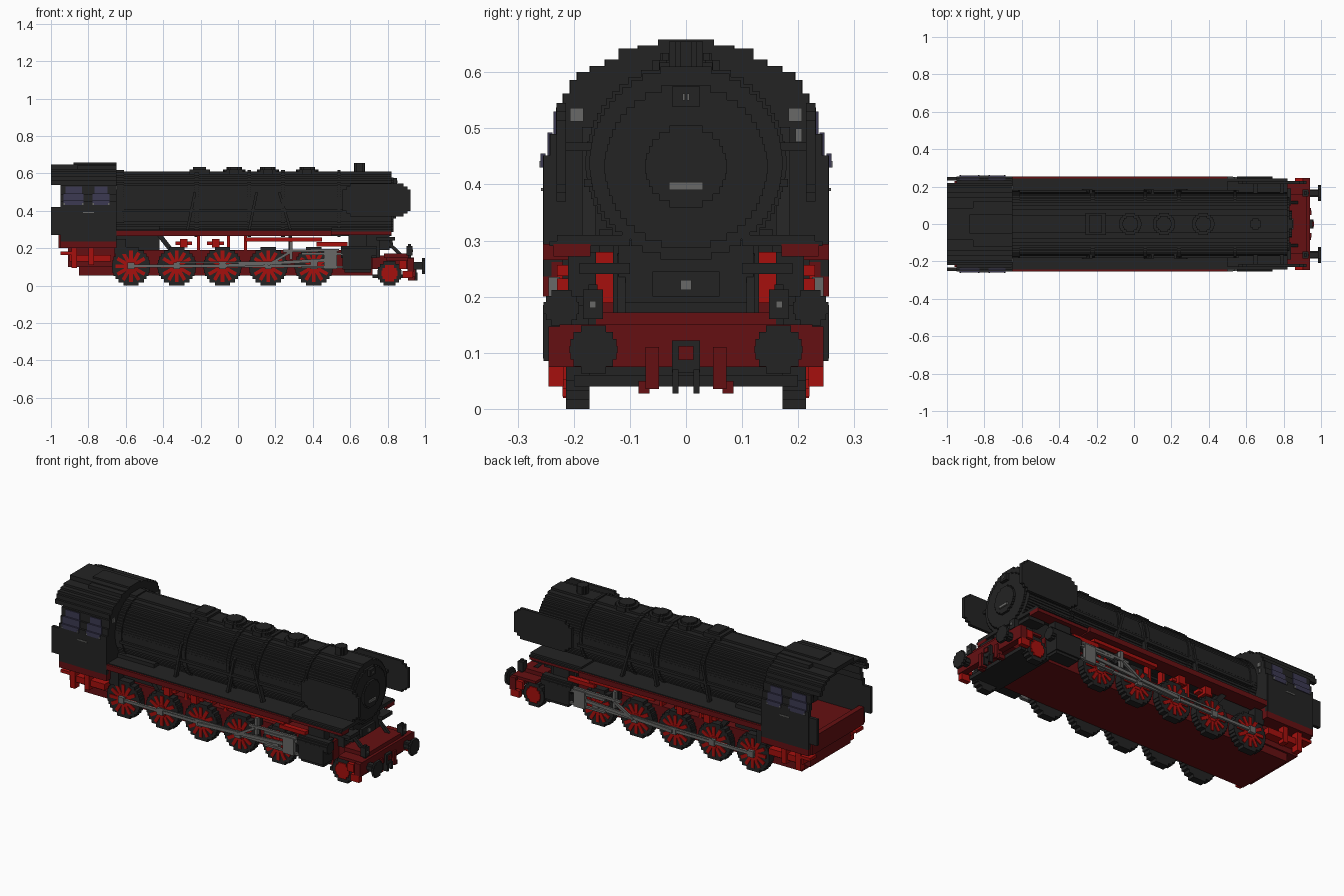
import bpy, bmesh, math
from mathutils import Matrix, Vector

if "Cube" in bpy.data.objects:
    bpy.data.objects.remove(bpy.data.objects["Cube"])


def material(name, rgb):
    m = bpy.data.materials.new(name)
    m.diffuse_color = (*rgb, 1)
    m.use_nodes = True
    bsdf = m.node_tree.nodes["Principled BSDF"]
    bsdf.inputs["Base Color"].default_value = (*rgb, 1)
    bsdf.inputs["Roughness"].default_value = 0.6
    return m


BLACK = material("black", (0.017, 0.017, 0.017))
DARK = material("dark red", (0.13, 0.005, 0.006))
RED = material("bright red", (0.38, 0.005, 0.004))
GREY = material("steel grey", (0.14, 0.14, 0.135))
GLASS = material("smoked glass", (0.045, 0.042, 0.085))


class Part:
    """Collects blocks and stepped discs into one flat-shaded object."""

    def __init__(self, name, mat):
        self.name, self.mat, self.bm = name, mat, bmesh.new()

    def box(self, x0, x1, y0, y1, z0, z1, mirror=False):
        for s in ((1, -1) if mirror else (1,)):
            c = Vector(((x0 + x1) / 2, s * (y0 + y1) / 2, (z0 + z1) / 2))
            size = Matrix.Diagonal((x1 - x0, y1 - y0, z1 - z0, 1))
            bmesh.ops.create_cube(self.bm, size=1, matrix=Matrix.Translation(c) @ size)
        return self

    def bar(self, xa, za, xb, zb, y0, y1, t):
        """Slanted rod in the xz plane, on both sides."""
        d = math.hypot(xb - xa, zb - za)
        rot = Matrix.Rotation(-math.atan2(zb - za, xb - xa), 4, 'Y')
        for s in (1, -1):
            c = Vector(((xa + xb) / 2, s * (y0 + y1) / 2, (za + zb) / 2))
            bmesh.ops.create_cube(self.bm, size=1, matrix=Matrix.Translation(c) @ rot
                                  @ Matrix.Diagonal((d, y1 - y0, t, 1)))
        return self

    def disc(self, axis, lo, hi, ca, cb, r, rows, mirror=False):
        """Disc with a stepped rim, extruded from lo to hi along an axis."""
        h = 2 * r / rows
        right = []
        for i in range(rows):
            b = -r + i * h
            w = math.sqrt(max(r * r - (b + h / 2) ** 2, 0))
            right += [(w, b), (w, b + h)]
        outline = right + [(-a, b) for a, b in reversed(right)]
        place = {'x': lambda a, b, t: (t, ca + a, cb + b),
                 'y': lambda a, b, t: (ca + a, t, cb + b),
                 'z': lambda a, b, t: (ca + a, cb + b, t)}[axis]
        for s in ((1, -1) if mirror else (1,)):
            def put(a, b, t):
                x, y, z = place(a, b, t)
                return self.bm.verts.new((x, s * y, z))
            ends = [[put(a, b, t) for a, b in outline] for t in (lo, hi)]
            n = len(outline)
            for ring in ends:
                self.bm.faces.new(ring)
            for i in range(n):
                j = (i + 1) % n
                self.bm.faces.new((ends[0][i], ends[0][j], ends[1][j], ends[1][i]))
        return self

    def done(self):
        bmesh.ops.recalc_face_normals(self.bm, faces=self.bm.faces)
        mesh = bpy.data.meshes.new(self.name)
        self.bm.to_mesh(mesh)
        self.bm.free()
        mesh.materials.append(self.mat)
        bpy.context.collection.objects.link(bpy.data.objects.new(self.name, mesh))


# Boiler, smokebox and bands
CZ = 0.438
Part("boiler", BLACK).disc('x', -0.66, 0.82, 0, CZ, 0.172, 28).done()
bands = Part("boiler_bands", BLACK)
for x, w in ((-0.63, 0.04), (-0.22, 0.025), (0.06, 0.02), (0.24, 0.02), (0.54, 0.015)):
    bands.disc('x', x - w / 2, x + w / 2, 0, CZ, 0.179, 28)
bands.done()
Part("smokebox_door", BLACK).disc('x', 0.81, 0.832, 0, 0.432, 0.145, 22) \
    .disc('x', 0.83, 0.845, 0, 0.432, 0.073, 12).box(0.82, 0.85, -0.024, 0.024, 0.538, 0.575).done()
Part("door_handle", GREY).box(0.843, 0.853, -0.03, 0.03, 0.39, 0.404) \
    .box(0.848, 0.853, 0.002, 0.006, 0.55, 0.562, True).done()

# Domes and chimney
domes = Part("domes", BLACK).box(-0.26, -0.15, -0.06, 0.06, 0.59, 0.622) \
    .box(-0.24, -0.17, -0.045, 0.045, 0.61, 0.634)
for x in (-0.02, 0.16, 0.37):
    domes.disc('z', 0.58, 0.622, x, 0, 0.06, 10).disc('z', 0.61, 0.634, x, 0, 0.042, 8)
domes.done()
Part("chimney", BLACK).disc('z', 0.58, 0.655, 0.65, 0, 0.03, 6).done()

# Pipes on the boiler flanks
pipes = Part("boiler_pipes", BLACK)
pipes.box(-0.62, 0.56, 0.165, 0.182, 0.395, 0.41, True)
pipes.bar(0.1, 0.50, 0.06, 0.3, 0.16, 0.185, 0.014).bar(0.22, 0.50, 0.28, 0.3, 0.16, 0.185, 0.014)
pipes.bar(-0.23, 0.50, -0.27, 0.3, 0.16, 0.185, 0.014)
pipes.done()

# Smoke deflectors with clipped corners
defl = Part("smoke_deflectors", BLACK)
for x0, x1, z0, z1 in ((0.60, 0.885, 0.37, 0.545), (0.58, 0.905, 0.385, 0.53), (0.56, 0.922, 0.40, 0.515)):
    defl.box(x0, x1, 0.214, 0.231, z0, z1, True)
for x in (0.64, 0.78):
    defl.box(x, x + 0.02, 0.15, 0.216, 0.46, 0.475, True)
defl.done()

# Cab shell: stepped rows of (half width, bottom, top)
ROWS = [(0.255, 0.235, 0.452), (0.243, 0.452, 0.49), (0.232, 0.49, 0.537), (0.22, 0.537, 0.562),
        (0.208, 0.562, 0.586), (0.195, 0.586, 0.6), (0.172, 0.6, 0.611), (0.145, 0.611, 0.623),
        (0.086, 0.623, 0.636), (0.086, 0.636, 0.648)]
cab, roof = Part("cab_walls", BLACK), Part("cab_roof", BLACK)
front = Part("cab_front", BLACK)
for i, (w, z0, z1) in enumerate(ROWS):
    inner = max(ROWS[min(i + 1, len(ROWS) - 1)][0] - 0.012, 0)
    if i > 7:
        inner = 0
    target, x0 = (cab, -0.95) if i < 3 else (roof, -1.0)
    target.box(x0, -0.655, inner, w, z0, z1, True)
    front.box(-0.67, -0.65, -w + 0.001, w - 0.001, z0, z1)
cab.box(-1.0, -0.94, 0.232, 0.25, 0.27, 0.42, True)
roof.box(-0.88, -0.65, -0.05, 0.05, 0.64, 0.658)
roof.box(-0.86, -0.65, -0.12, 0.12, 0.62, 0.642)
cab.done(), roof.done(), front.done()

# Cab windows follow the stepped wall
glass, trim = Part("cab_windows", GLASS), Part("window_trim", GREY)
for x0, x1 in ((-0.932, -0.825), (-0.778, -0.688)):
    glass.box(x0, x1, 0.25, 0.259, 0.43, 0.455, True)
    glass.box(x0, x1, 0.238, 0.247, 0.45, 0.493, True)
    glass.box(x0 + 0.01, x1 - 0.01, 0.228, 0.236, 0.488, 0.53, True)
    for x in (x0, x1 - 0.008):
        trim.box(x, x + 0.008, 0.25, 0.261, 0.43, 0.442, True)
trim.box(-0.655, -0.644, 0.183, 0.207, 0.512, 0.536, True)
trim.box(-0.655, -0.644, 0.195, 0.207, 0.476, 0.5)
trim.box(-0.83, -0.77, 0.25, 0.258, 0.388, 0.394, True)
glass.done(), trim.done()

# Cab floor, lower band and backhead
Part("cab_base", DARK).box(-0.95, -0.65, 0.17, 0.255, 0.2, 0.236, True) \
    .box(-0.95, -0.65, -0.24, 0.24, 0.2, 0.262).box(-0.96, -0.93, -0.23, 0.23, 0.2, 0.3).done()
Part("backhead", BLACK).disc('x', -0.72, -0.65, 0, 0.42, 0.15, 20).done()

# Running boards
Part("running_board_edges", DARK).box(-0.65, 0.5, 0.17, 0.255, 0.265, 0.294, True) \
    .box(0.5, 0.82, 0.17, 0.236, 0.272, 0.294, True).done()
Part("running_board_tops", BLACK).box(-0.65, 0.82, 0.1, 0.243, 0.29, 0.299, True) \
    .box(0.5, 0.82, 0.1, 0.23, 0.296, 0.31, True).done()

# Main frame, firebox and smokebox saddle
Part("main_frame", DARK).box(-0.85, 0.72, -0.17, 0.17, 0.055, 0.19) \
    .box(0.68, 0.92, -0.12, 0.12, 0.09, 0.16).done()
Part("firebox", BLACK).box(-0.65, -0.42, -0.155, 0.155, 0.18, 0.32).done()
saddle = Part("smokebox_saddle", BLACK).box(0.6, 0.76, -0.13, 0.13, 0.15, 0.3)
saddle.box(0.74, 0.81, -0.12, 0.12, 0.19, 0.3).box(0.81, 0.825, -0.06, 0.06, 0.2, 0.245)
saddle.bar(0.76, 0.27, 0.87, 0.165, 0.108, 0.122, 0.018)
saddle.box(0.74, 0.84, 0.1, 0.19, 0.24, 0.26, True)
saddle.done()
Part("saddle_plate", GREY).box(0.824, 0.829, -0.01, 0.01, 0.212, 0.23).done()

# Red brackets and rails between wheels and running board
br = Part("frame_brackets", RED)
for x in (-0.21, -0.05, 0.04):
    br.box(x - 0.008, x + 0.008, 0.13, 0.17, 0.18, 0.28, True)
for x in (-0.29, -0.12):
    br.box(x - 0.02, x + 0.02, 0.17, 0.23, 0.205, 0.25, True)
    br.box(x - 0.045, x + 0.045, 0.17, 0.21, 0.218, 0.235, True)
br.box(0.04, 0.45, 0.2, 0.23, 0.237, 0.256, True)
br.box(0.42, 0.585, 0.2, 0.23, 0.21, 0.232, True)
br.done()
Part("hangers", BLACK).bar(-0.42, 0.27, -0.35, 0.18, 0.16, 0.2, 0.025) \
    .box(0.27, 0.29, 0.19, 0.22, 0.18, 0.27, True) \
    .box(-0.66, -0.6, 0.17, 0.22, 0.17, 0.25, True).done()

# Driving wheels: black tyres with red spokes
tyres, spokes = Part("driving_wheels", BLACK), Part("wheel_spokes", RED)
WHEELS = [-0.572 + 0.2445 * i for i in range(5)]
for x in WHEELS:
    tyres.disc('y', 0.172, 0.214, x, 0.103, 0.103, 12, True)
    spokes.disc('y', 0.2, 0.221, x, 0.103, 0.03, 6, True)
    for k in range(12):
        a = k * math.pi / 6
        c, s = math.cos(a), math.sin(a)
        spokes.bar(x + 0.02 * c, 0.103 + 0.02 * s, x + 0.084 * c, 0.103 + 0.084 * s, 0.205, 0.219, 0.019)
tyres.done(), spokes.done()

# Leading wheels
Part("leading_wheels", BLACK).disc('y', 0.172, 0.214, 0.81, 0.066, 0.066, 8, True) \
    .box(0.79, 0.83, -0.18, 0.18, 0.045, 0.085).box(0.72, 0.9, -0.2, 0.2, 0.04, 0.06).done()
Part("leading_wheel_hubs", RED).disc('y', 0.21, 0.22, 0.81, 0.066, 0.044, 6, True).done()

# Cylinders
cyl = Part("cylinders", BLACK).box(0.57, 0.71, 0.15, 0.245, 0.07, 0.2, True)
cyl.box(0.56, 0.715, 0.16, 0.254, 0.085, 0.185, True)
cyl.disc('x', 0.55, 0.74, 0.222, 0.18, 0.032, 6, True)
cyl.box(0.59, 0.69, 0.16, 0.21, 0.19, 0.28, True)
cyl.done()

# Side rods and valve gear
rods = Part("side_rods", GREY).box(WHEELS[0] - 0.02, WHEELS[4] + 0.02, 0.222, 0.235, 0.098, 0.114, True)
for x in WHEELS:
    rods.box(x - 0.018, x + 0.018, 0.222, 0.24, 0.088, 0.124, True)
rods.bar(WHEELS[2], 0.106, 0.5, 0.138, 0.237, 0.248, 0.018)
rods.box(0.34, 0.56, 0.235, 0.25, 0.165, 0.178, True).box(0.34, 0.56, 0.235, 0.25, 0.095, 0.106, True)
rods.box(0.46, 0.53, 0.235, 0.255, 0.09, 0.185, True)
rods.bar(0.16, 0.11, 0.28, 0.18, 0.24, 0.253, 0.014).bar(0.24, 0.185, 0.54, 0.19, 0.235, 0.248, 0.014)
rods.box(0.275, 0.292, 0.225, 0.245, 0.14, 0.235, True)
rods.bar(-0.33, 0.125, 0.18, 0.125, 0.236, 0.243, 0.01)
rods.done()

# Front platform, buffer beam and steps
Part("buffer_beam", DARK).box(0.905, 0.94, -0.245, 0.245, 0.075, 0.147) \
    .box(0.79, 0.94, -0.225, 0.225, 0.135, 0.15).box(0.78, 0.925, -0.16, 0.16, 0.148, 0.172) \
    .box(0.915, 0.95, 0.048, 0.072, 0.035, 0.11, True).box(0.91, 0.945, 0.065, 0.085, 0.027, 0.05, True).done()
Part("front_steps", RED).box(0.88, 0.935, 0.218, 0.245, 0.04, 0.078, True) \
    .box(0.86, 0.9, 0.225, 0.245, 0.09, 0.135, True).done()

# Buffers, coupling and lamps
Part("buffers", BLACK).disc('x', 0.985, 1.0, 0.165, 0.106, 0.043, 7, True) \
    .disc('x', 0.93, 0.99, 0.165, 0.106, 0.02, 4, True).done()
Part("coupling", BLACK).box(0.935, 0.955, -0.025, 0.025, 0.065, 0.122) \
    .box(0.935, 0.96, 0.013, 0.024, 0.027, 0.07, True).done()
Part("coupling_hook", DARK).box(0.95, 0.962, -0.013, 0.013, 0.087, 0.112).done()
Part("lamps", BLACK).box(0.9, 0.932, 0.148, 0.184, 0.16, 0.213, True) \
    .box(0.91, 0.925, 0.158, 0.174, 0.14, 0.222, True).done()
Part("lamp_lenses", GREY).box(0.93, 0.936, 0.16, 0.172, 0.18, 0.192, True).done()

# Steps and gear under the cab
Part("cab_steps", RED).box(-0.9, -0.68, 0.17, 0.23, 0.13, 0.165, True) \
    .box(-0.89, -0.86, 0.2, 0.24, 0.095, 0.2, True).box(-0.8, -0.77, 0.2, 0.24, 0.11, 0.2, True) \
    .box(-0.95, -0.89, 0.18, 0.24, 0.165, 0.182, True).done()
Part("rear_frame", DARK).box(-0.91, -0.66, -0.18, 0.18, 0.1, 0.205).done()
